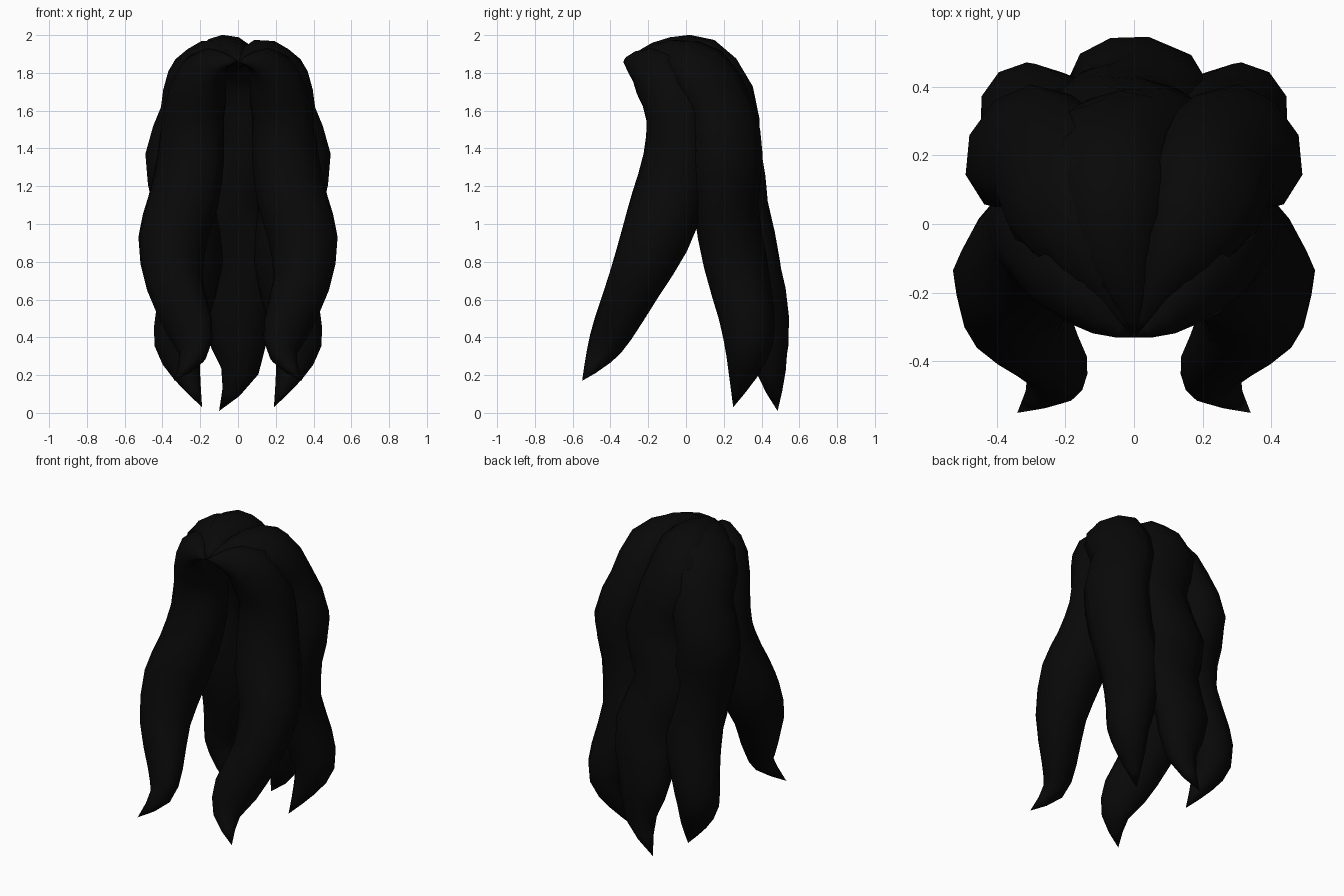
import bpy, bmesh, math
from mathutils import Vector

if "Cube" in bpy.data.objects:
    bpy.data.objects.remove(bpy.data.objects["Cube"])

SIDES = 10      # corners of a lock's cross-section
STEPS = 2       # rings per control point

black = bpy.data.materials.new("black_hair")
black.use_nodes = True
colour = (0.0025, 0.0025, 0.0025, 1)
black.diffuse_color = colour
black.node_tree.nodes["Principled BSDF"].inputs["Base Color"].default_value = colour


def smooth_path(points):
    """Catmull-Rom interpolation of position, width and thickness together."""
    pts = [Vector(p) for p in points]
    pts = [pts[0] * 2 - pts[1]] + pts + [pts[-1] * 2 - pts[-2]]
    path = []
    for a, b, c, d in zip(pts, pts[1:], pts[2:], pts[3:]):
        for i in range(STEPS):
            t = i / STEPS
            path.append(b + (c - a) * (t / 2) + (a * 2 - b * 5 + c * 4 - d) * (t * t / 2)
                        + (b * 3 - a - c * 3 + d) * (t ** 3 / 2))
    return path + [pts[-2]]


def lock(name, points, outward, mirror=False):
    """Sweep an oval along a path; each point is x, y, z, half width, half thickness."""
    path = smooth_path(points)
    centres = [Vector(p[:3]) for p in path]
    bm = bmesh.new()
    rings = []
    for i, p in enumerate(path):
        tangent = (centres[min(i + 1, len(path) - 1)] - centres[max(i - 1, 0)]).normalized()
        out = Vector(outward)
        out = (out - tangent * out.dot(tangent)).normalized()
        across = tangent.cross(out)
        ring = []
        for k in range(SIDES):
            a = math.tau * k / SIDES
            offset = across * math.cos(a) * max(p[3], 0) + out * math.sin(a) * max(p[4], 0)
            ring.append(bm.verts.new(centres[i] + offset))
        rings.append(ring)
    for low, high in zip(rings, rings[1:]):
        for k in range(SIDES):
            n = (k + 1) % SIDES
            bm.faces.new((low[k], low[n], high[n], high[k]))
    bmesh.ops.remove_doubles(bm, verts=bm.verts, dist=0.0005)
    bmesh.ops.recalc_face_normals(bm, faces=bm.faces)
    mesh = bpy.data.meshes.new(name)
    bm.to_mesh(mesh)
    bm.free()
    mesh.materials.append(black)
    obj = bpy.data.objects.new(name, mesh)
    bpy.context.collection.objects.link(obj)
    if mirror:
        obj.modifiers.new("mirror", "MIRROR").use_mirror_merge = False
    bpy.ops.object.select_all(action="DESELECT")
    obj.select_set(True)
    bpy.context.view_layer.objects.active = obj
    bpy.ops.object.shade_smooth_by_angle(angle=math.radians(50))


# All locks grow from one point above the forehead
root = (0, -.33, 1.86, 0, 0)

# Middle lock over the crown and down the back
lock("back_lock", [
    root, (-.01, -.22, 1.885, .06, .045), (-.04, -.08, 1.905, .12, .08),
    (-.06, .1, 1.88, .16, .11),
    (-.06, .24, 1.7, .18, .12), (.04, .28, 1.4, .19, .12),
    (-.06, .32, 1.1, .19, .12), (.04, .38, .8, .19, .12),
    (-.01, .43, .5, .18, .12), (.01, .45, .22, .1, .08),
    (-.1, .485, .01, 0, 0)], (0, 1, .6))

# Pair of locks behind the ears
lock("side_locks", [
    root, (.06, -.22, 1.875, .06, .045), (.13, -.09, 1.88, .12, .09),
    (.21, .07, 1.81, .19, .13),
    (.25, .19, 1.6, .19, .14), (.32, .22, 1.36, .2, .16),
    (.28, .21, 1.1, .19, .15), (.24, .26, .8, .18, .15),
    (.295, .32, .52, .15, .145), (.32, .33, .36, .13, .125),
    (.27, .3, .2, .08, .07), (.19, .25, .03, 0, 0)], (.8, .6, .6), mirror=True)

# Pair of locks framing the face
lock("front_locks", [
    root, (.09, -.28, 1.86, .06, .045), (.18, -.15, 1.79, .15, .13),
    (.235, -.045, 1.58, .17, .165), (.25, -.045, 1.35, .19, .17),
    (.29, -.1, 1.12, .2, .18), (.345, -.165, .92, .185, .185),
    (.335, -.275, .68, .15, .15), (.255, -.385, .45, .135, .1),
    (.24, -.46, .3, .08, .065), (.34, -.55, .17, 0, 0)], (.7, -.6, .6), mirror=True)
